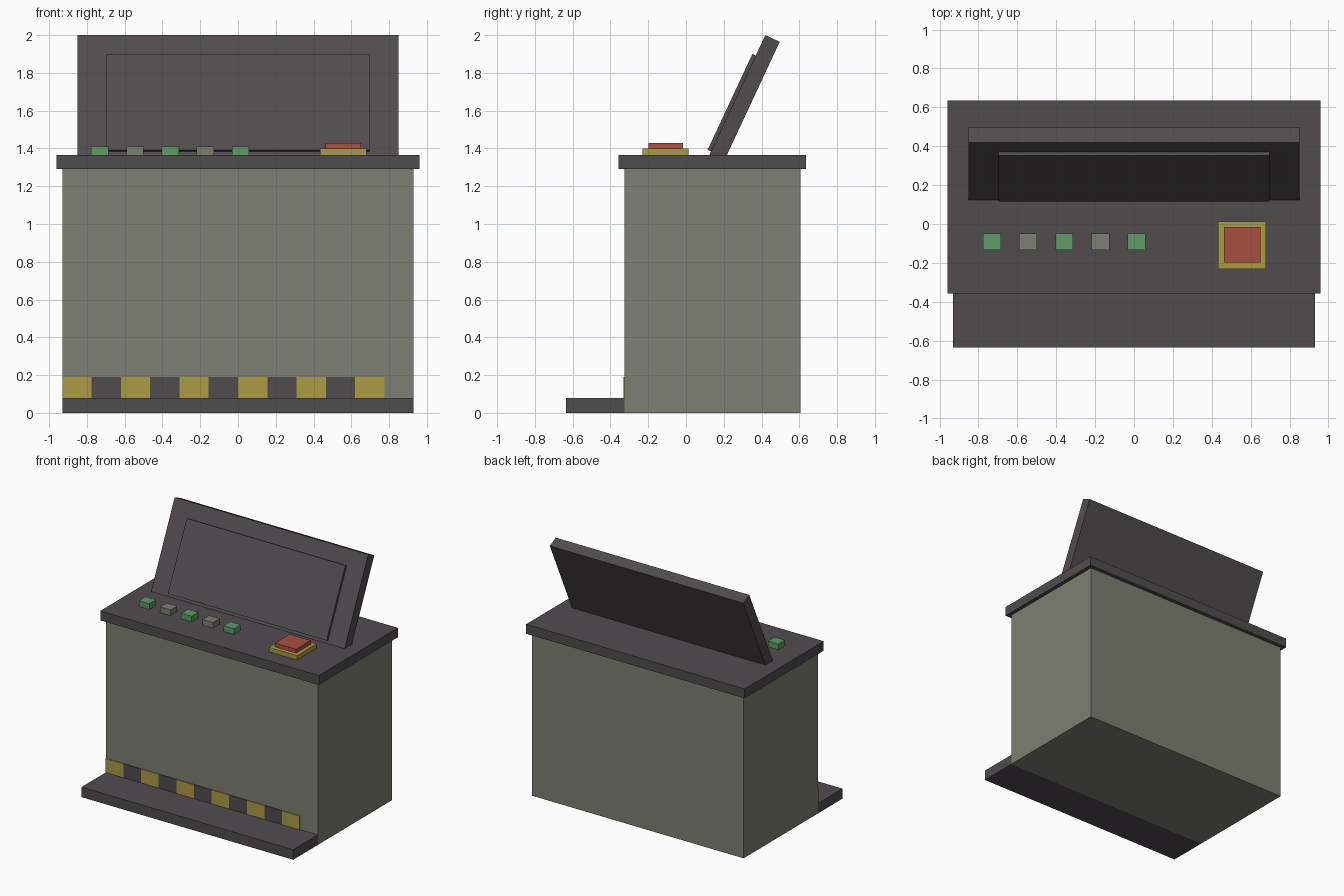
import bpy, bmesh, math
from mathutils import Matrix

if "Cube" in bpy.data.objects:
    bpy.data.objects.remove(bpy.data.objects["Cube"])


def material(name, rgb):
    m = bpy.data.materials.new(name)
    m.diffuse_color = (*rgb, 1.0)
    m.use_nodes = True
    m.node_tree.nodes["Principled BSDF"].inputs["Base Color"].default_value = m.diffuse_color
    return m


DARK = material("dark_grey", (0.082, 0.072, 0.078))
OLIVE = material("olive_grey", (0.205, 0.214, 0.168))
YELLOW = material("hazard_yellow", (0.407, 0.328, 0.056))
GREEN = material("button_green", (0.114, 0.328, 0.141))
RED = material("stop_red", (0.402, 0.080, 0.053))


def box(name, xs, ys, zs, mat, frame=Matrix()):
    """Box spanning the given ranges, optionally placed in a tilted frame."""
    size = [b - a for a, b in (xs, ys, zs)]
    mid = [(a + b) / 2 for a, b in (xs, ys, zs)]
    bm = bmesh.new()
    bmesh.ops.create_cube(bm, size=1, matrix=Matrix.Translation(mid) @ Matrix.Diagonal((*size, 1)))
    me = bpy.data.meshes.new(name)
    bm.to_mesh(me)
    bm.free()
    me.materials.append(mat)
    ob = bpy.data.objects.new(name, me)
    ob.matrix_world = frame
    bpy.context.collection.objects.link(ob)
    return ob


FRONT, TOP = -0.326, 1.365

# Cabinet, worktop and foot step
box("cabinet", (-0.93, 0.93), (FRONT, 0.605), (0, 1.29), OLIVE)
box("worktop", (-0.96, 0.96), (-0.357, 0.635), (1.29, TOP), DARK)
box("foot_step", (-0.93, 0.93), (-0.635, FRONT), (0, 0.08), DARK)

# Hazard stripes along the kick plate
w = 0.155
for i in range(11):
    x = -0.93 + i * w
    box(f"hazard_stripe_{i + 1}", (x, x + w), (FRONT - 0.006, FRONT), (0.08, 0.19),
        DARK if i % 2 else YELLOW)

# Row of push buttons
for i in range(5):
    x = -0.731 + i * 0.186
    box(f"push_button_{i + 1}", (x - 0.046, x + 0.046), (-0.134, -0.05), (TOP, 1.41),
        OLIVE if i % 2 else GREEN)

# Emergency stop
box("stop_base", (0.433, 0.68), (-0.231, 0.014), (TOP, 1.40), YELLOW)
box("stop_button", (0.464, 0.65), (-0.199, -0.015), (1.40, 1.43), RED)

# Tilted display, framed from its upper front edge
tilt = Matrix.Translation((0, 0.42, 2.0)) @ Matrix.Rotation(math.radians(-25), 4, 'X')
box("display_panel", (-0.85, 0.85), (0, 0.084), (-0.72, 0), DARK, tilt)
box("display_screen", (-0.697, 0.697), (-0.02, 0), (-0.68, -0.12), DARK, tilt)
